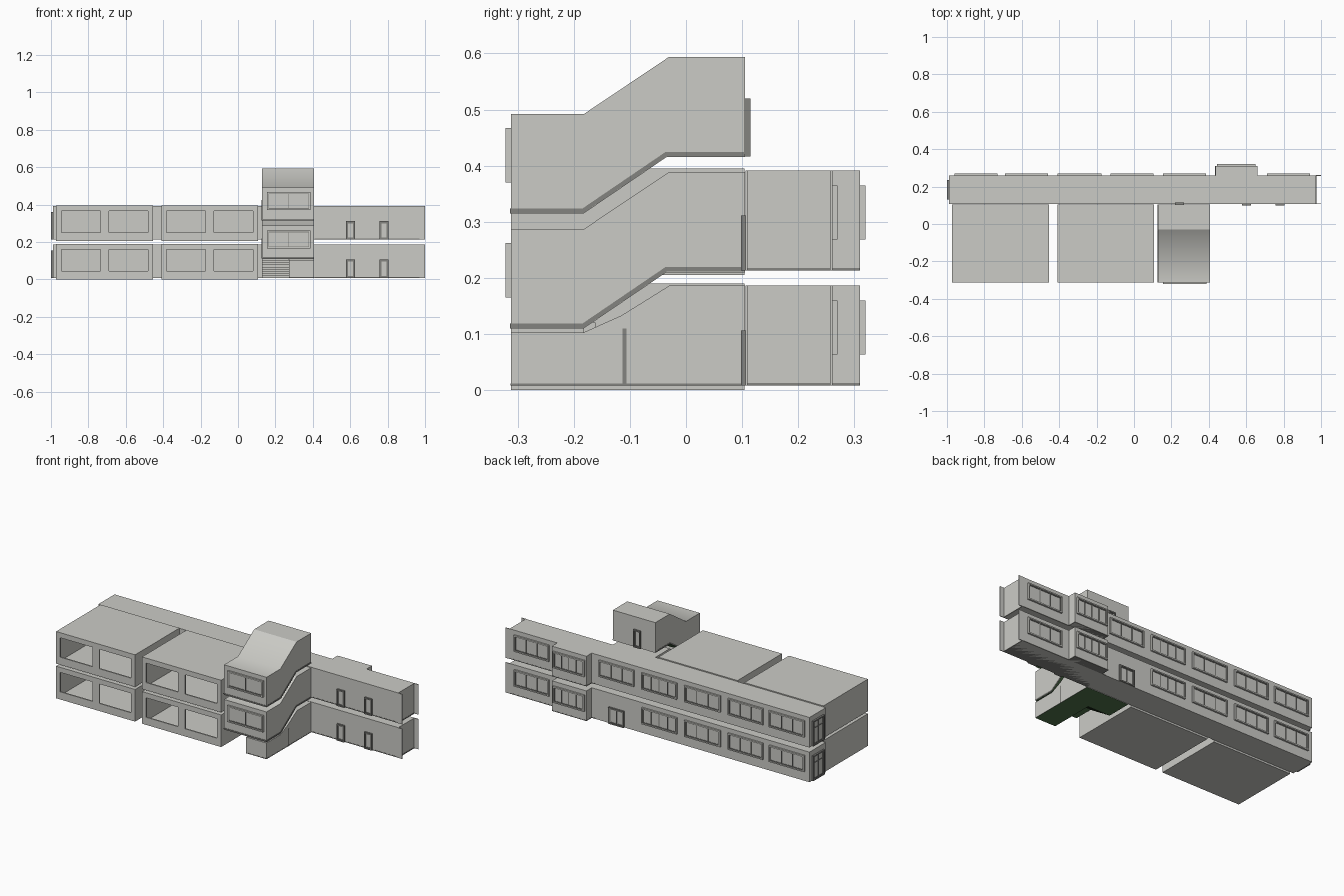
import bpy, bmesh

if "Cube" in bpy.data.objects:
    bpy.data.objects.remove(bpy.data.objects["Cube"])

def material(name, rgb):
    m = bpy.data.materials.new(name)
    m.diffuse_color = (*rgb, 1)
    m.use_nodes = True
    m.node_tree.nodes["Principled BSDF"].inputs["Base Color"].default_value = m.diffuse_color
    return m

WALL = material("pale grey wall", (0.6, 0.6, 0.565))
DARK = material("dark grey trim", (0.23, 0.23, 0.215))
GREEN = material("green floor", (0.08, 0.17, 0.07))

def finish(name, bm, mats):
    bmesh.ops.recalc_face_normals(bm, faces=bm.faces)
    # with a second material, paint the undersides
    if len(mats) > 1:
        for f in bm.faces:
            f.normal_update()
            if f.normal.z < -0.3:
                f.material_index = 1
    me = bpy.data.meshes.new(name)
    bm.to_mesh(me)
    bm.free()
    for m in mats:
        me.materials.append(m)
    ob = bpy.data.objects.new(name, me)
    bpy.context.collection.objects.link(ob)
    return ob

def add_box(bm, x0, x1, y0, y1, z0, z1):
    g = bmesh.ops.create_cube(bm, size=1)
    for v in g["verts"]:
        v.co = (x1 if v.co.x > 0 else x0, y1 if v.co.y > 0 else y0, z1 if v.co.z > 0 else z0)

def boxes(name, items, *mats):
    bm = bmesh.new()
    for b in items:
        add_box(bm, *b)
    return finish(name, bm, mats)

def prism(name, pts, x0, x1, *mats, soft=None):
    """Extrude a (y, z) profile along x; soft = profile point whose edge is smooth."""
    bm = bmesh.new()
    a = [bm.verts.new((x0, y, z)) for y, z in pts]
    b = [bm.verts.new((x1, y, z)) for y, z in pts]
    n = len(pts)
    bm.faces.new(a)
    bm.faces.new(b[::-1])
    for i in range(n):
        bm.faces.new((a[i], b[i], b[(i + 1) % n], a[(i + 1) % n]))
    if soft is not None:
        for f in bm.faces:
            f.smooth = True
        for e in bm.edges:
            e.smooth = set(e.verts) == {a[soft], b[soft]}
    return finish(name, bm, mats)

def opening(name, axis, side, plane, u0, u1, z0, z1, panes=2, transom=None, rim=WALL):
    """Framed window or door standing 0.01 proud of a wall plane."""
    def b(ua, ub, za, zb, d):
        p, q = sorted((plane - side * 0.001, plane + side * d))
        return (ua, ub, p, q, za, zb) if axis == "y" else (p, q, ua, ub, za, zb)
    w, t = 0.007, 0.004
    boxes(name + "_frame", [b(u0, u0 + w, z0, z1, 0.01), b(u1 - w, u1, z0, z1, 0.01),
                            b(u0 + w, u1 - w, z1 - w, z1, 0.01), b(u0 + w, u1 - w, z0, z0 + w, 0.01)], rim)
    boxes(name + "_pane", [b(u0 + w, u1 - w, z0 + w, z1 - w, 0.003)], WALL)
    a, c, lo, hi = u0 + w, u1 - w, z0 + w, z1 - w
    bars = [b(a, a + t, lo, hi, 0.006), b(c - t, c, lo, hi, 0.006),
            b(a, c, lo, lo + t, 0.006), b(a, c, hi - t, hi, 0.006)]
    for i in range(1, panes):
        m = a + (c - a) * i / panes
        bars.append(b(m - t / 2, m + t / 2, lo, hi, 0.0065))
    if transom:
        bars.append(b(a, c, transom - t / 2, transom + t / 2, 0.0065))
    boxes(name + "_bars", bars, DARK)

# Two stacked storeys
for lvl, dz in ((0, 0.0), (1, 0.205)):
    tag = ("lower", "upper")[lvl]
    # Corridor with wall ends running past the closed right end
    zb, zt = 0.008 + dz, 0.186 + dz
    boxes(tag + "_corridor", [(-0.99, 0.973, 0.108, 0.26, zb, zt)], WALL)
    boxes(tag + "_wall_ends", [(0.97, 1.0, 0.106, 0.110, zb, zt), (0.97, 1.0, 0.257, 0.261, zb, zt)], WALL)
    boxes(tag + "_bay", [(0.435, 0.66, 0.255, 0.31, zb, zt)], WALL)
    boxes(tag + "_skirting", [(0.41, 0.975, 0.107, 0.2605, zb, zb + 0.005),
                              (0.434, 0.661, 0.255, 0.3105, zb, zb + 0.005)], DARK)
    # Back windows
    spans = [(-0.96, -0.73), (-0.69, -0.46), (-0.41, -0.175), (-0.125, 0.105), (0.71, 0.94)]
    if lvl:
        spans.append((0.155, 0.385))
    for i, (a, c) in enumerate(spans):
        opening(f"{tag}_back_window_{i}", "y", 1, 0.26, a, c, 0.063 + dz, 0.16 + dz, 4 if i == 3 else 3)
    opening(tag + "_bay_window", "y", 1, 0.31, 0.445, 0.65, 0.063 + dz, 0.16 + dz, 4)
    if not lvl:
        opening("back_door", "y", 1, 0.26, 0.22, 0.32, zb, 0.105, 2, None, DARK)
    # Left end door and front doors
    opening(tag + "_end_door", "x", -1, -0.99, 0.13, 0.236, zb, 0.155 + dz, 2, 0.11 + dz, DARK)
    for i, x in enumerate((0.577, 0.757)):
        opening(f"{tag}_front_door_{i}", "y", -1, 0.108, x, x + 0.048, zb, 0.106 + dz, 1, None, DARK)

    # Hollow rooms with open front windows
    for r, (x0, x1) in enumerate(((-0.972, -0.455), (-0.41, 0.108))):
        name = f"{tag}_room_{r}"
        b, t, yf, yb = dz, 0.19 + dz, -0.312, 0.104
        wl, wh = 0.045 + dz, 0.16 + dz
        k = 0.008
        cuts = [x0, x0 + 0.027, x0 + 0.237, x0 + 0.283, x0 + 0.49, x1]
        boxes(name + "_shell", [(x0, x1, yf, yb, b, b + k), (x0, x1, yf, yb, t - k, t),
                                (x0, x0 + k, yf + k, yb, b + k, t - k), (x1 - k, x1, yf + k, yb, b + k, t - k),
                                (x0 + k, x1 - k, yb - k, yb, b + k, t - k)], WALL)
        front = [(x0, x1, yf, yf + k, b + k, wl), (x0, x1, yf, yf + k, wh, t - k)]
        front += [(cuts[i], cuts[i + 1], yf, yf + k, wl, wh) for i in (0, 2, 4)]
        boxes(name + "_window_wall", front, WALL)
        # thin door and window lines on the inner back wall
        y0, y1 = yb - k - 0.004, yb - k
        boxes(name + "_inner_trim", [(x0 + 0.13, x0 + 0.135, y0, y1, b + k, wh - 0.005),
                                     (x0 + 0.03, x0 + 0.235, y0, y1, b + 0.1, b + 0.104),
                                     (x0 + 0.29, x0 + 0.295, y0, y1, b + k, wh - 0.02),
                                     (x0 + 0.38, x0 + 0.485, y0, y1, b + 0.1, b + 0.104),
                                     (x0 + 0.38, x0 + 0.385, y0, y1, b + 0.1, wh)], WALL)

# Stair tower: two stepped-up storeys over the ground floor
X0, X1, XM = 0.127, 0.405, 0.272
for lvl, dz in ((0, 0.0), (1, 0.205)):
    tag = ("middle", "top")[lvl]
    prof = [(-0.312, 0.11 + dz), (-0.182, 0.11 + dz), (-0.035, 0.21 + dz), (0.105, 0.21 + dz),
            (0.105, 0.389 + dz), (-0.03, 0.389 + dz), (-0.182, 0.287 + dz), (-0.312, 0.287 + dz)]
    prism(tag + "_stair_storey", prof, X0, X1, WALL, GREEN, soft=6)
    lo = [(y, z + 0.001) for y, z in prof[:4]]
    prism(tag + "_stair_skirting", lo + [(y - 0.002, z + 0.008) for y, z in lo[::-1]],
          X0 - 0.001, X1 + 0.002, DARK)
    opening(tag + "_stair_window", "y", -1, -0.312, 0.155, 0.387, 0.165 + dz, 0.262 + dz, 2)
    boxes(tag + "_landing_edge", [(X0, X1, -0.3135, -0.31, 0.11 + dz, 0.118 + dz)], DARK)
opening("roof_door", "y", 1, 0.105, 0.22, 0.266, 0.416, 0.52, 1, None, DARK)

# Ground floor: closet under the second flight, and the lobby behind the first
prism("closet", [(-0.312, 0.008), (0.105, 0.008), (0.105, 0.186), (-0.03, 0.186), (-0.115, 0.133),
                 (-0.182, 0.103), (-0.312, 0.103)], XM, X1, WALL, GREEN)
boxes("closet_trim", [(X1 - 0.002, X1 + 0.002, -0.113, -0.106, 0.008, 0.11),
                      (XM, X1 + 0.001, -0.313, 0.105, 0.008, 0.012)], DARK, GREEN)
boxes("lobby", [(X0, XM, -0.03, 0.105, 0.008, 0.186)], WALL, GREEN)

# First flight, seen from beneath as stepped undersides
N = 9
boxes("first_flight", [(X0, XM, -0.03 - (i + 1) * 0.017, -0.025 - i * 0.017,
                        0.008 + i * 0.0113, 0.03 + i * 0.0113) for i in range(N)], WALL, GREEN)
